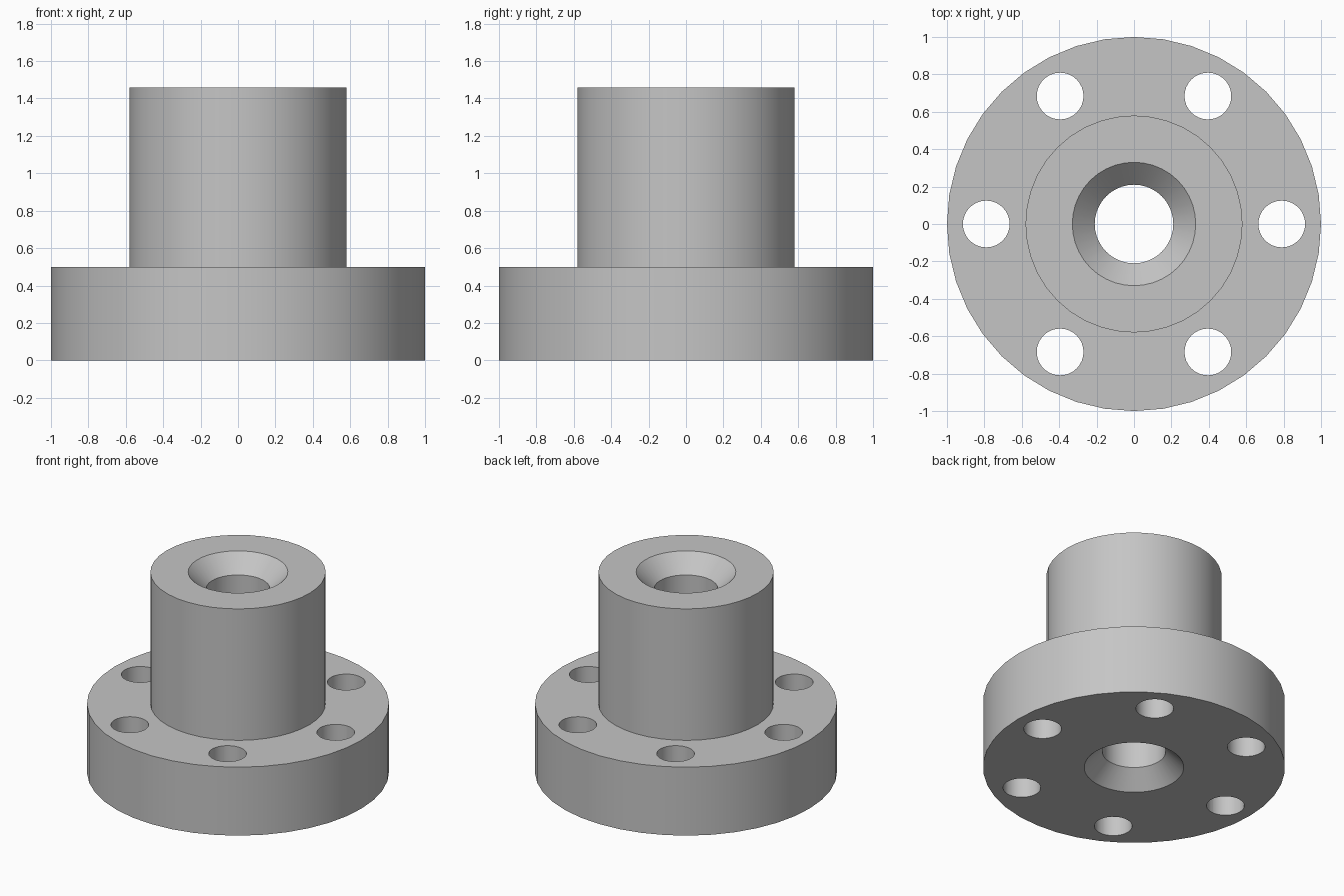
import bpy, bmesh, math
from mathutils import Matrix, Vector

cube = bpy.data.objects.get("Cube")
if cube:
    bpy.data.objects.remove(cube, do_unlink=True)

SEGMENTS = 40
BASE_R, BASE_H = 1.0, 0.5
NECK_R, TOP = 0.58, 1.46
BORE_R, CHAMFER = 0.21, 0.12
HOLE_R, HOLE_CIRCLE = 0.125, 0.79


def make_object(name, bm):
    bmesh.ops.recalc_face_normals(bm, faces=bm.faces)
    mesh = bpy.data.meshes.new(name)
    bm.to_mesh(mesh)
    bm.free()
    obj = bpy.data.objects.new(name, mesh)
    bpy.context.collection.objects.link(obj)
    return obj


def lathe(name, profile):
    """Spin a closed (radius, height) outline around z."""
    bm = bmesh.new()
    verts = [bm.verts.new((r, 0, z)) for r, z in profile]
    edges = [bm.edges.new((a, b)) for a, b in zip(verts, verts[1:] + verts[:1])]
    bmesh.ops.spin(bm, geom=verts + edges, cent=(0, 0, 0), axis=(0, 0, 1),
                   angle=math.tau, steps=SEGMENTS, use_merge=True)
    bmesh.ops.remove_doubles(bm, verts=bm.verts, dist=0.0001)
    return make_object(name, bm)


# Flange, neck and chamfered through bore in one turned body
body = lathe("flanged_bushing", [
    (BORE_R + CHAMFER, 0), (BASE_R, 0), (BASE_R, BASE_H),
    (NECK_R, BASE_H), (NECK_R, TOP), (BORE_R + CHAMFER, TOP),
    (BORE_R, TOP - CHAMFER), (BORE_R, CHAMFER),
])

# Ring of six bolt holes
bm = bmesh.new()
for i in range(6):
    spot = Matrix.Rotation(i * math.tau / 6, 4, 'Z') @ Vector((HOLE_CIRCLE, 0, BASE_H / 2))
    bmesh.ops.create_cone(bm, cap_ends=True, segments=32, radius1=HOLE_R,
                          radius2=HOLE_R, depth=BASE_H * 2,
                          matrix=Matrix.Translation(spot))
cutter = make_object("bolt_hole_cutter", bm)
cutter.hide_render = True

bpy.ops.object.select_all(action='DESELECT')
bpy.context.view_layer.objects.active = body
body.select_set(True)
cut = body.modifiers.new("bolt_holes", 'BOOLEAN')
cut.operation = 'DIFFERENCE'
cut.solver = 'EXACT'
cut.object = cutter
bpy.ops.object.modifier_apply(modifier=cut.name)
bpy.data.objects.remove(cutter, do_unlink=True)

# Plain grey metal
grey = bpy.data.materials.new("plain_grey")
grey.use_nodes = True
colour = (0.56, 0.56, 0.56, 1)
grey.diffuse_color = colour
grey.node_tree.nodes["Principled BSDF"].inputs["Base Color"].default_value = colour
body.data.materials.clear()
body.data.materials.append(grey)

bpy.ops.object.shade_smooth_by_angle(angle=math.radians(30))
